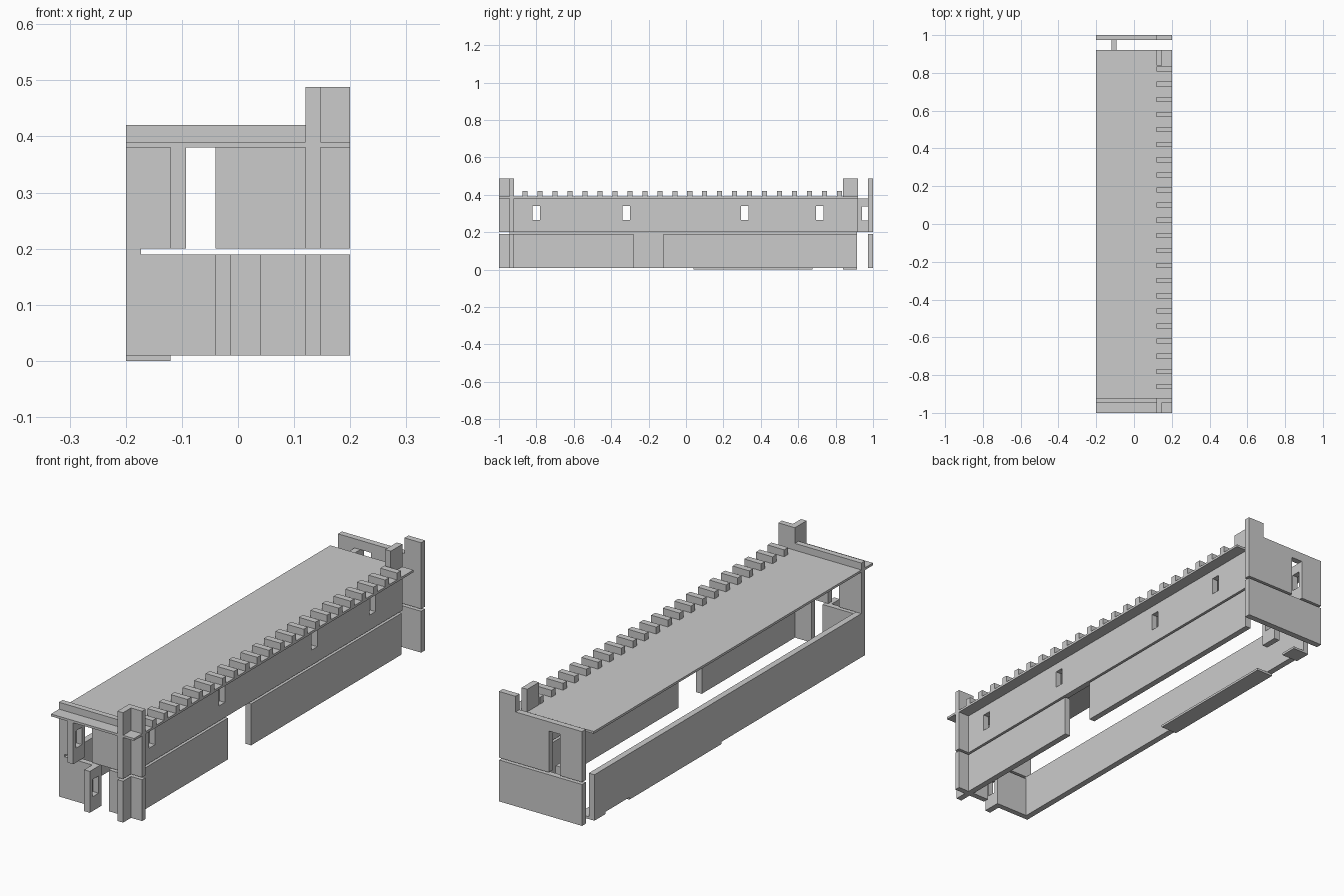
import bpy

if "Cube" in bpy.data.objects:
    bpy.data.objects.remove(bpy.data.objects["Cube"])


def box(name, x0, x1, y0, y1, z0, z1):
    bpy.ops.mesh.primitive_cube_add(size=1, location=((x0 + x1) / 2, (y0 + y1) / 2, (z0 + z1) / 2))
    o = bpy.context.object
    o.name = name
    o.scale = (x1 - x0, y1 - y0, z1 - z0)
    bpy.ops.object.transform_apply(location=False, rotation=False, scale=True)
    return o


def side_window(wall, y, z, w=0.04, h=0.075):
    """Cut a window through a wall that runs along y."""
    x = wall.location.x
    cutter = box("window_cutter", x - 0.05, x + 0.05, y - w / 2, y + w / 2, z - h / 2, z + h / 2)
    cutter.hide_render = True
    mod = wall.modifiers.new("window", 'BOOLEAN')
    mod.operation = 'DIFFERENCE'
    mod.solver = 'EXACT'
    mod.object = cutter
    bpy.context.view_layer.objects.active = wall
    bpy.ops.object.modifier_apply(modifier=mod.name)
    bpy.data.objects.remove(cutter)


XR = (0.12, 0.147)       # right wall thickness
XL = (-0.2, -0.173)      # left wall thickness
YF = (-0.945, -0.92)     # front wall thickness
YB = (0.973, 1.0)        # back wall thickness
LOW, UP = (0.01, 0.19), (0.2, 0.38)
TOP = (0.39, 0.488)

# Wall walk slab
box("walkway", -0.2, 0.2, -1, 0.92, 0.38, 0.39)

# Right wall, lower level with gateway and upper level with windows
box("lower_right_wall_front", *XR, -1, -0.28, *LOW)
box("lower_right_wall_back", *XR, -0.12, 0.915, *LOW)
upper = box("upper_right_wall", *XR, -1, 0.92, *UP)
for y in (-0.8, -0.32, 0.315, 0.715):
    side_window(upper, y, 0.303)

# Left wall and its foot plates
box("left_wall", *XL, -0.945, 0.915, 0.01, 0.2)
box("foot_plate", -0.2, -0.12, 0.04, 0.675, 0, 0.01)
box("small_foot_plate", -0.2, -0.12, 0.84, 0.915, 0, 0.01)

# Front wall, lower and upper level, each with a doorway
box("lower_front_wall_left", -0.2, -0.04, *YF, *LOW)
box("lower_front_wall_right", 0.04, 0.2, *YF, *LOW)
box("upper_front_wall_left", -0.2, -0.12, *YF, *UP)
box("upper_front_wall_right", -0.04, 0.2, *YF, *UP)

# Back wall
box("lower_back_wall", -0.2, 0.2, *YB, *LOW)
box("upper_back_wall_left", -0.2, -0.12, *YB, *UP)
box("upper_back_wall_right", -0.04, 0.2, *YB, *UP)

# Opened doors with windows
for name, x, y0, y1, z in (("lower_front_door", -0.04, -1, -0.92, LOW),
                           ("upper_front_door", -0.12, -1, -0.92, UP),
                           ("lower_back_door", -0.04, 0.835, 0.915, LOW),
                           ("upper_back_door", -0.12, 0.92, 1, UP)):
    door = box(name, x, x + 0.027, y0, y1, *z)
    side_window(door, (y0 + y1) / 2, sum(z) / 2 + 0.01)

# Parapets and corner turrets on both ends
for end, ys in (("front", YF), ("back", YB)):
    box(end + "_parapet", -0.2, 0.12, *ys, 0.39, 0.42)
    box(end + "_parapet_base", -0.2, 0.2, *ys, 0.38, 0.39)
    box(end + "_turret_cross", 0.12, 0.2, *ys, *TOP)
box("front_turret_side", *XR, -1, -0.92, *TOP)
box("back_turret_side", *XR, 0.84, 0.92, *TOP)

# Battlements along the right edge
for i in range(22):
    y = -0.86 + 0.08 * i
    box("battlement", 0.12, 0.2, y - 0.0135, y + 0.0135, 0.39, 0.42)
